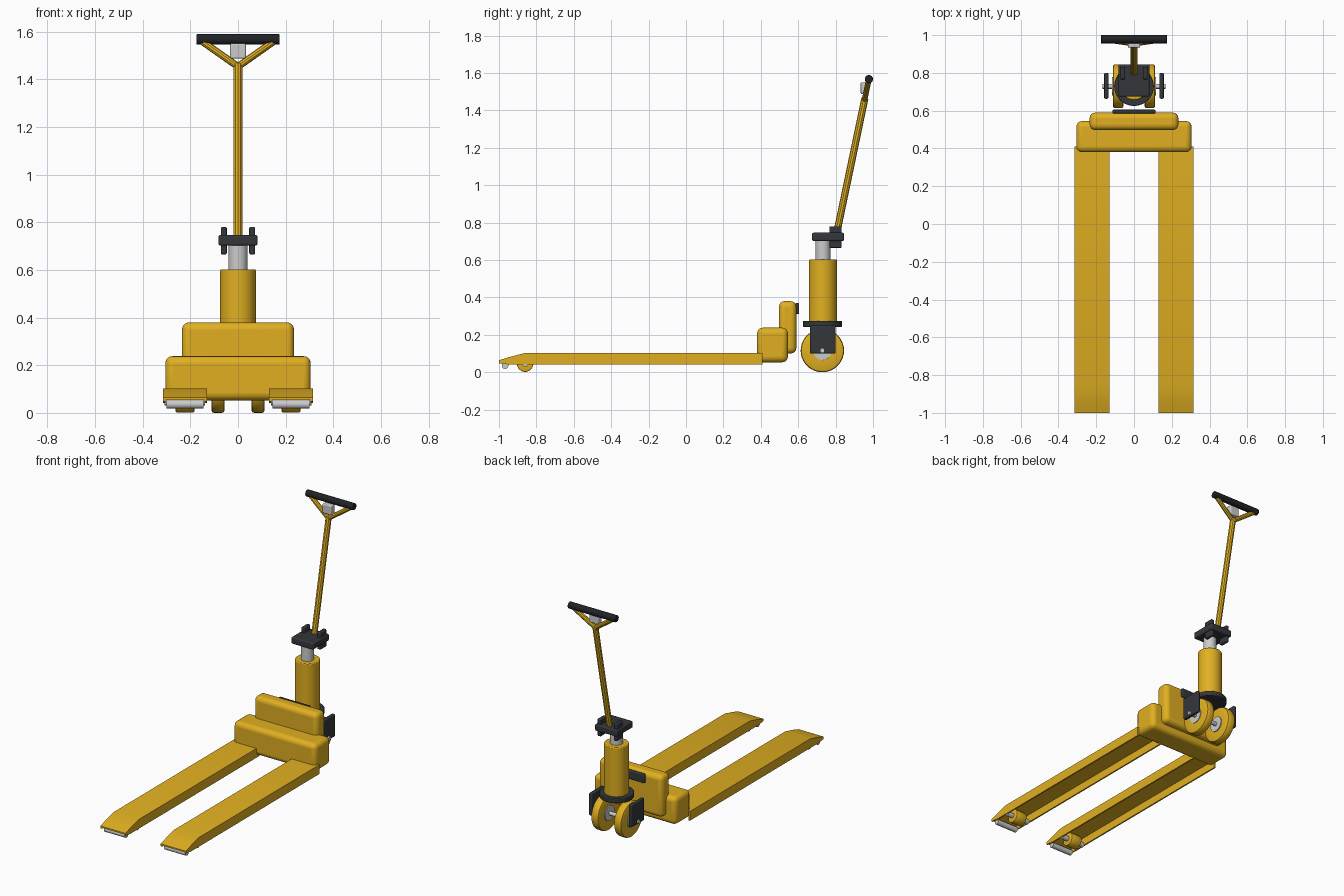
import bpy, bmesh, math
from mathutils import Vector

if "Cube" in bpy.data.objects:
    bpy.data.objects.remove(bpy.data.objects["Cube"])


def material(name, rgb):
    m = bpy.data.materials.new(name)
    m.diffuse_color = (*rgb, 1)
    m.use_nodes = True
    m.node_tree.nodes["Principled BSDF"].inputs["Base Color"].default_value = m.diffuse_color
    return m


YELLOW = material("yellow_paint", (0.75, 0.43, 0.015))
DARK = material("dark_rubber", (0.035, 0.037, 0.043))
GRIP = material("black_grip", (0.015, 0.016, 0.02))


def finish(name, bm, mat=None, bevel=0, segs=3, smooth=True):
    bmesh.ops.recalc_face_normals(bm, faces=bm.faces)
    me = bpy.data.meshes.new(name)
    bm.to_mesh(me)
    bm.free()
    ob = bpy.data.objects.new(name, me)
    bpy.context.collection.objects.link(ob)
    if mat:
        me.materials.append(mat)
    if bevel:
        b = ob.modifiers.new("bevel", "BEVEL")
        b.width, b.segments, b.limit_method = bevel, segs, "ANGLE"
    if smooth:
        bpy.ops.object.select_all(action="DESELECT")
        ob.select_set(True)
        bpy.context.view_layer.objects.active = ob
        bpy.ops.object.shade_smooth_by_angle(angle=math.radians(35))
    return ob


def box(name, x, y, z, mat=None, bevel=0, segs=3):
    bm = bmesh.new()
    bmesh.ops.create_cube(bm, size=1)
    for v in bm.verts:
        v.co = [(a + b) / 2 + c * (b - a) for (a, b), c in zip((x, y, z), v.co)]
    return finish(name, bm, mat, bevel, segs)


def rod(name, a, b, r, mat=None, n=32, bevel=0, smooth=True):
    a, b = Vector(a), Vector(b)
    bm = bmesh.new()
    bmesh.ops.create_cone(bm, cap_ends=True, segments=n, radius1=r, radius2=r, depth=(b - a).length)
    q = (b - a).to_track_quat("Z", "Y")
    for v in bm.verts:
        v.co = q @ v.co + (a + b) / 2
    return finish(name, bm, mat, bevel, 2, smooth)


def fork(name, cx):
    # inverted channel lofted through (y, top, bottom) stations
    w, t, rings = 0.0925, 0.01, []
    bm = bmesh.new()
    for y, zt, zb in [(-1, 0.064, 0.048), (-0.945, 0.081, 0.041), (-0.86, 0.103, 0.041), (0.41, 0.103, 0.041)]:
        i = max(zt - t, zb + 0.002)
        sec = [(-w, zb), (-w, zt), (w, zt), (w, zb), (w - t, zb), (w - t, i), (t - w, i), (t - w, zb)]
        rings.append([bm.verts.new((cx + x, y, z)) for x, z in sec])
    for p, q in zip(rings, rings[1:]):
        for k in range(8):
            bm.faces.new((p[k], p[k - 1], q[k - 1], q[k]))
    bm.faces.new(rings[0])
    bm.faces.new(rings[-1])
    finish(name, bm, YELLOW)


def wheel(name, x0, x1, y, z, r, r_in, mat):
    # tyre ring with rounded shoulders, spun around the axle
    c = 0.1 * r
    prof = [(x0, r_in), (x0, r - c), (x0 + c * 0.3, r - c * 0.3), (x0 + c, r),
            (x1 - c, r), (x1 - c * 0.3, r - c * 0.3), (x1, r - c), (x1, r_in)]
    bm = bmesh.new()
    n = 40
    rings = []
    for k in range(n):
        a = 2 * math.pi * k / n
        rings.append([bm.verts.new((x, y + q * math.sin(a), z + q * math.cos(a))) for x, q in prof])
    for k in range(n):
        for j in range(8):
            bm.faces.new((rings[k - 1][j - 1], rings[k - 1][j], rings[k][j], rings[k][j - 1]))
    finish(name, bm, mat)


CY = 0.732  # axis of the steering column

# forks with load rollers and entry rollers, steering wheels, brackets, head ears
for side, s in (("left", -1), ("right", 1)):
    cx = s * 0.2225
    fork(side + "_fork", cx)
    wheel(side + "_load_roller", cx - 0.039, cx + 0.039, -0.86, 0.046, 0.044, 0.016, YELLOW)
    rod(side + "_load_axle", (cx - 0.085, -0.86, 0.046), (cx + 0.085, -0.86, 0.046), 0.016, n=20)
    rod(side + "_entry_roller", (cx - 0.078, -0.967, 0.036), (cx + 0.078, -0.967, 0.036), 0.018, n=20)

    lo, hi = sorted((s * 0.056, s * 0.112))
    wheel(side + "_steer_wheel", lo, hi, CY - 0.003, 0.116, 0.116, 0.05, YELLOW)
    rod(side + "_wheel_hub", (s * 0.05, CY - 0.003, 0.116), (s * 0.116, CY - 0.003, 0.116), 0.05)
    box(side + "_wheel_bracket", sorted((s * 0.135, s * 0.158)), (0.663, 0.8), (0.1, 0.25), DARK, 0.007)
    box(side + "_head_ear", sorted((s * 0.047, s * 0.072)), (0.766, 0.832), (0.665, 0.78), DARK, 0.006)
rod("steer_axle", (-0.167, CY - 0.003, 0.116), (0.167, CY - 0.003, 0.116), 0.013, n=20)

# rounded chassis housings and rear pad
box("chassis_block", (-0.305, 0.305), (0.38, 0.545), (0.053, 0.238), YELLOW, 0.03, 4)
box("battery_housing", (-0.235, 0.235), (0.497, 0.59), (0.1, 0.38), YELLOW, 0.03, 4)
box("rear_pad", (-0.115, 0.115), (0.585, 0.605), (0.31, 0.37), DARK, 0.007)

# hydraulic column
rod("swivel_disc", (0, CY - 0.002, 0.243), (0, CY - 0.002, 0.275), 0.105, DARK, 48, 0.004)
rod("pump_cylinder", (0, CY, 0.27), (0, CY, 0.602), 0.075, YELLOW, 48, 0.005)
rod("piston", (0, CY, 0.59), (0, CY, 0.71), 0.04)
box("pump_head", (-0.082, 0.082), (0.674, 0.845), (0.702, 0.746), DARK, 0.008)


# tiller handle, leaning back
def lean(x, z):
    return (x, 0.805 + (z - 0.74) * 0.209, z)


rod("tiller_pole", lean(0, 0.73), lean(0, 1.465), 0.019, YELLOW, 10, smooth=False)
for side, s in (("left", -1), ("right", 1)):
    rod(side + "_handle_arm", lean(0, 1.453), lean(s * 0.155, 1.562), 0.015, YELLOW, 10, smooth=False)
rod("handle_grip", (-0.175, 0.978, 1.567), (0.175, 0.978, 1.567), 0.022, GRIP, 24, 0.003)
box("control_block", (-0.033, 0.033), (0.934, 0.972), (1.487, 1.55), None, 0.006)
